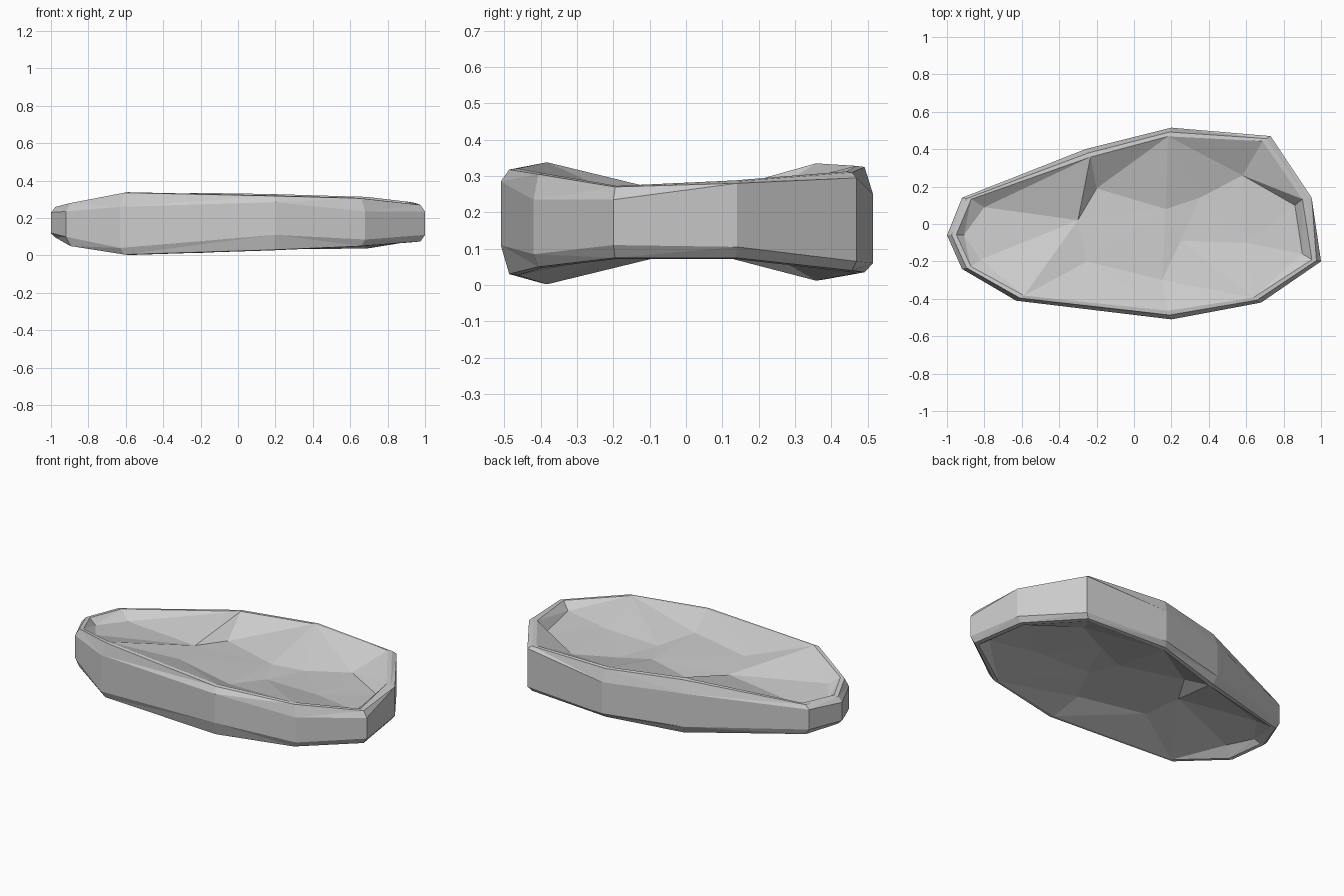
import bpy
import bmesh
from mathutils import Vector
from mathutils.geometry import delaunay_2d_cdt

cube = bpy.data.objects.get("Cube")
if cube:
    bpy.data.objects.remove(cube)

stone = bpy.data.materials.new("stone grey")
stone.use_nodes = True
GREY = (0.6, 0.6, 0.6, 1)
stone.diffuse_color = GREY
stone.node_tree.nodes["Principled BSDF"].inputs["Base Color"].default_value = GREY

# Outline stations: x, y, side band bottom and top, crest bottom and top
STATIONS = [
    (-1, -.06, .12, .23, .095, .26), (-.92, -.24, .10, .235, .05, .28),
    (-.63, -.41, .04, .26, .005, .335), (.2, -.51, .11, .285, .03, .318),
    (.68, -.42, .085, .235, .05, .305), (1, -.2, .11, .235, .075, .27),
    (.95, .14, .105, .28, .075, .285), (.73, .47, .065, .295, .04, .31),
    (.2, .515, .06, .25, .035, .325), (-.26, .4, .06, .26, .015, .332),
    (-.92, .14, .12, .24, .085, .262),
]
# Facet points of the hollows: x, y, height above mid plane
FACETS = [(.17, .08, .06), (.35, .14, .045), (.58, .26, .05),
          (.25, -.09, .055), (-.3, .02, .07), (-.2, .19, .06),
          (-.25, -.2, .085), (.15, -.3, .08), (.6, -.1, .06)]
# Foot of the steep lip at both ends
FACETS += [(-.91, -.06, .06), (-.82, -.19, .075), (-.8, .09, .055),
           (.9, -.16, .065), (.86, .1, .05)]
MID = .17

bm = bmesh.new()


def inset(x, y, d):
    """Move an outline point towards the middle."""
    length = Vector((x, y)).length
    return x * (1 - d / length), y * (1 - d / length)


def ring(d, heights):
    return [bm.verts.new((*inset(s[0], s[1], d), z)) for s, z in zip(STATIONS, heights)]


def bridge(a, b):
    for i in range(len(a)):
        j = (i + 1) % len(a)
        bm.faces.new((a[i], a[j], b[j], b[i]))


def dish(rim, sign):
    """Fill a rim with an irregular faceted hollow."""
    inner = [bm.verts.new((*f[:2], MID + sign * f[2])) for f in FACETS]
    verts = rim + inner
    loop = list(range(len(rim)))
    tris = delaunay_2d_cdt([v.co.xy for v in verts], [], [loop], 1, 1e-5)[2]
    for t in tris:
        bm.faces.new([verts[i] for i in t])


# Side band
low = ring(0, [s[2] for s in STATIONS])
high = ring(0, [s[3] for s in STATIONS])
bridge(low, high)

# Bevelled crest, lip and hollow on each side
for band, col, sign in ((high, 5, 1), (low, 4, -1)):
    crest = ring(.025, [s[col] for s in STATIONS])
    lip = ring(.05, [s[col] + sign * .003 for s in STATIONS])
    bridge(band, crest)
    bridge(crest, lip)
    dish(lip, sign)

bmesh.ops.triangulate(bm, faces=[f for f in bm.faces if len(f.verts) > 3])
bmesh.ops.recalc_face_normals(bm, faces=bm.faces)
mesh = bpy.data.meshes.new("flat_stone")
bm.to_mesh(mesh)
bm.free()
mesh.materials.append(stone)
bpy.context.collection.objects.link(bpy.data.objects.new("flat_stone", mesh))
